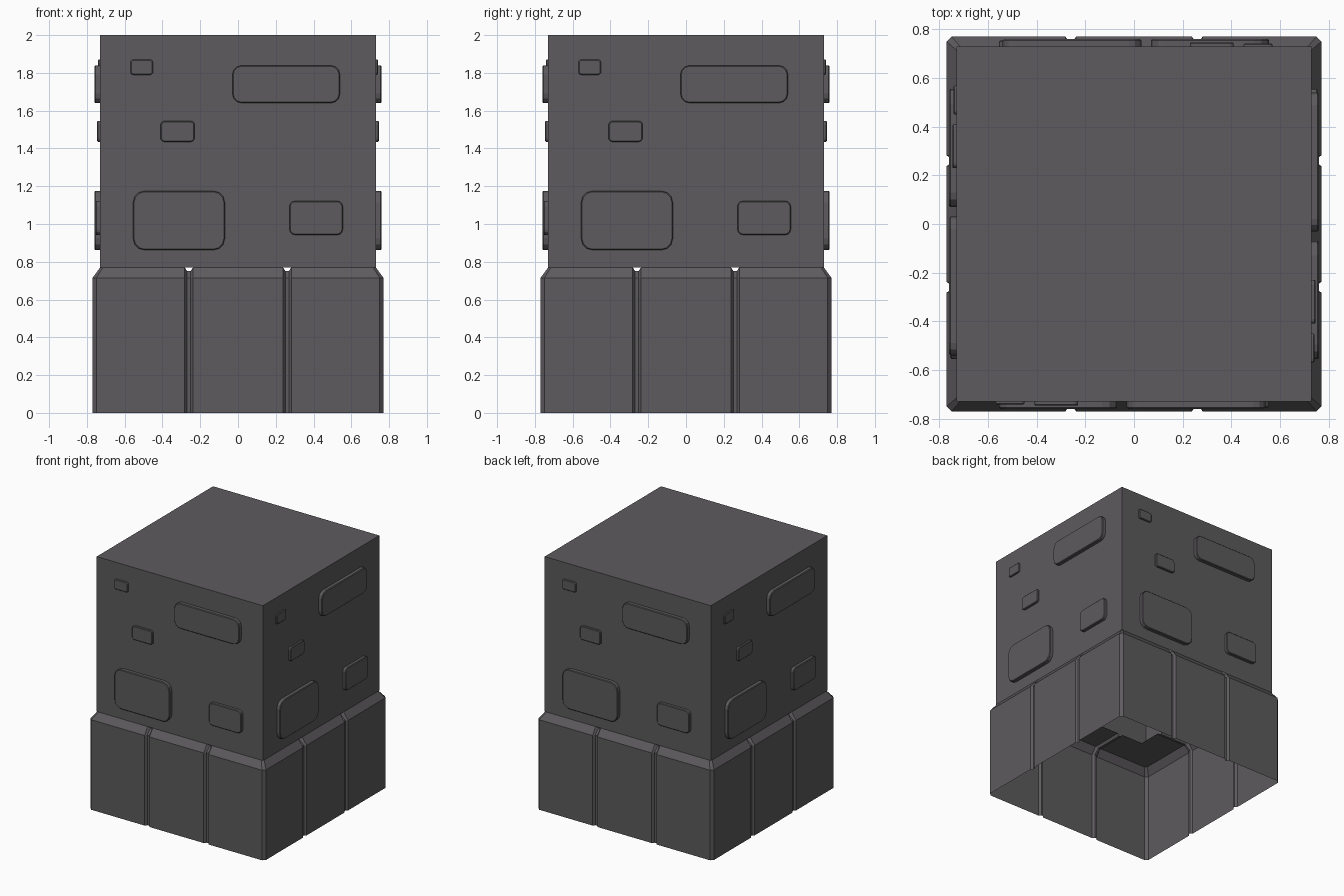
import bpy, bmesh, math
from mathutils import Matrix, Vector

if "Cube" in bpy.data.objects:
    bpy.data.objects.remove(bpy.data.objects["Cube"])

stone = bpy.data.materials.new("dark grey stone")
stone.diffuse_color = (0.11, 0.104, 0.11, 1)
stone.use_nodes = True
stone.node_tree.nodes["Principled BSDF"].inputs["Base Color"].default_value = stone.diffuse_color

def finish(bm, name):
    bmesh.ops.remove_doubles(bm, verts=bm.verts, dist=1e-5)
    bmesh.ops.recalc_face_normals(bm, faces=bm.faces)
    me = bpy.data.meshes.new(name)
    bm.to_mesh(me)
    bm.free()
    me.materials.append(stone)
    ob = bpy.data.objects.new(name, me)
    bpy.context.collection.objects.link(ob)
    return ob

def turn(k):
    return Matrix.Rotation(k * math.pi / 2, 3, 'Z')

def bridge(bm, a, b, closed):
    n = len(a)
    for i in range(n if closed else n - 1):
        j = (i + 1) % n
        bm.faces.new((a[i], a[j], b[j], b[i]))

# Upper block, open underneath
W, SKIRT = 0.73, 0.77
bm = bmesh.new()
lo = [bm.verts.new((x * W, y * W, SKIRT)) for x, y in ((-1, -1), (1, -1), (1, 1), (-1, 1))]
hi = [bm.verts.new((v.co.x, v.co.y, 2)) for v in lo]
bridge(bm, lo, hi, True)
bm.faces.new(hi)
finish(bm, "upper_block")

# Grooved skirt: rings of one side, turned four times; (x, is groove floor)
side = [(-0.75, 0)]
for c in (-0.26, 0.26):
    side += [(c - 0.022, 0), (c - 0.009, 1), (c + 0.009, 1), (c + 0.022, 0)]
side.append((0.75, 0))
bm = bmesh.new()
rings = [[] for _ in range(4)]
for k in range(4):
    R = turn(k)
    for x, g in side:
        d = SKIRT - 0.016 * g
        end = abs(x) > 0.7
        s = math.copysign(1, x)
        pts = ((x, -d, 0), (x, -d, 0.715),
               (s * 0.715 if end else x, -d + 0.04, SKIRT - 0.02 * g),
               (s * 0.47 if end else x, -0.47, SKIRT - 0.02 * g))
        for ring, p in zip(rings, pts):
            ring.append(bm.verts.new(R @ Vector(p)))
for a, b in zip(rings, rings[1:]):
    bridge(bm, a, b, True)
bmesh.ops.dissolve_degenerate(bm, dist=1e-5, edges=bm.edges)
finish(bm, "grooved_skirt")

# Raised rounded stones: x0, x1, z0, z1, corner radius, thickness
stones = [(-0.57, -0.45, 1.79, 1.87, 0.015, 0.012),
          (-0.03, 0.54, 1.64, 1.84, 0.05, 0.03),
          (-0.41, -0.23, 1.435, 1.545, 0.02, 0.017),
          (-0.555, -0.07, 0.862, 1.175, 0.06, 0.03),
          (0.272, 0.555, 0.942, 1.122, 0.03, 0.025)]

def outline(x0, x1, z0, z1, r, inset):
    pts = []
    for cx, cz, a0 in ((x1 - r, z1 - r, 0), (x0 + r, z1 - r, 90),
                       (x0 + r, z0 + r, 180), (x1 - r, z0 + r, 270)):
        for i in range(4):
            a = math.radians(a0 + 30 * i)
            pts.append((cx + (r - inset) * math.cos(a), cz + (r - inset) * math.sin(a)))
    return pts

for k, name in enumerate(("front", "right", "back", "left")):
    R = turn(k)
    bm = bmesh.new()
    for x0, x1, z0, z1, r, t in stones:
        loops = []
        for out, inset in ((0, 0), (t - 0.005, 0), (t, 0.005)):
            loops.append([bm.verts.new(R @ Vector((x, -W - out, z)))
                          for x, z in outline(x0, x1, z0, z1, r, inset)])
        for a, b in zip(loops, loops[1:]):
            bridge(bm, a, b, True)
        bm.faces.new(loops[-1])
        bm.faces.new(loops[0])
    finish(bm, name + "_raised_stones")
